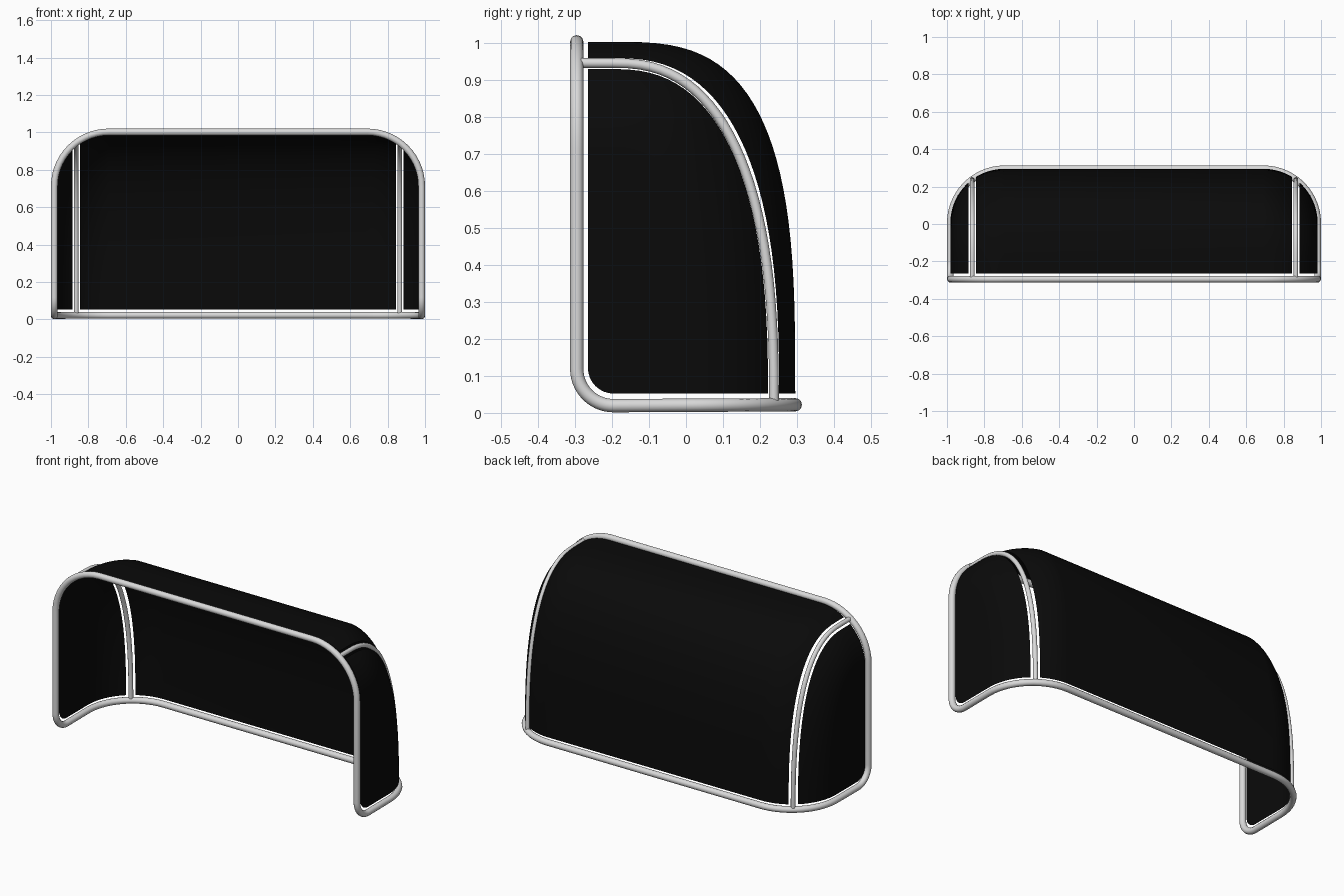
import bpy, bmesh
from math import sin, cos, asin, pi
from mathutils import Vector

cube = bpy.data.objects.get("Cube")
if cube:
    bpy.data.objects.remove(cube)

HALF_W, BACK, TOP = 0.982, 0.295, 1.002   # tube centre lines
BEND, FOOT_BEND = 0.29, 0.1               # corner radii
RIB_X, GAP = 0.865, 0.02
NET_FRONT, NET_LOW, FLAT_END = -0.265, 0.052, -0.2


def material(name, rgb, rough):
    m = bpy.data.materials.new(name)
    m.use_nodes = True
    m.diffuse_color = (*rgb, 1)
    bsdf = m.node_tree.nodes["Principled BSDF"]
    bsdf.inputs["Base Color"].default_value = (*rgb, 1)
    bsdf.inputs["Roughness"].default_value = rough
    return m


metal = material("light grey metal", (0.7, 0.7, 0.7), 0.5)
fabric = material("black net", (0.003, 0.003, 0.003), 0.8)


def finish(obj, mat):
    obj.data.materials.clear()
    obj.data.materials.append(mat)
    bpy.ops.object.select_all(action='DESELECT')
    obj.select_set(True)
    bpy.context.view_layer.objects.active = obj
    if obj.type == 'CURVE':
        bpy.ops.object.convert(target='MESH')
    bpy.ops.object.shade_smooth_by_angle(angle=pi / 4)


def tube(name, points, radius, closed=False):
    cu = bpy.data.curves.new(name, 'CURVE')
    cu.dimensions = '3D'
    cu.bevel_depth, cu.bevel_resolution = radius, 4
    cu.use_fill_caps = not closed
    sp = cu.splines.new('POLY')
    sp.points.add(len(points) - 1)
    for p, co in zip(sp.points, points):
        p.co = (*co, 1)
    sp.use_cyclic_u = closed
    obj = bpy.data.objects.new(name, cu)
    bpy.context.collection.objects.link(obj)
    finish(obj, metal)


def rounded(corners, steps=14):
    """Closed path through (point, radius) corners with right-angle fillets."""
    path = []
    for i, (p, r) in enumerate(corners):
        a = (corners[i - 1][0] - p).normalized()
        b = (corners[(i + 1) % len(corners)][0] - p).normalized()
        c = p + (a + b) * r
        for k in range(steps + 1):
            t = k / steps * pi / 2
            path.append(c - b * r * cos(t) - a * r * sin(t))
    return path


def arc_profile(x, low, front, n, steps=28):
    """Section of the hood at x: flat at the top, then curving down to the base."""
    s = min(1, max(0, (abs(x) - (HALF_W - BEND)) / BEND))
    drop = BEND * (1 - cos(asin(s)))
    depth, height = BACK - drop - FLAT_END, TOP - drop - low
    pts = [Vector((x, front, low + height))]
    for k in range(steps + 1):
        t = k / steps * pi / 2
        y = FLAT_END + depth * max(0, sin(t)) ** (2 / n)
        z = low + height * max(0, cos(t)) ** (2 / n)
        pts.append(Vector((x, y, z)))
    return pts


def net(name, xs, end_cap=False):
    bm = bmesh.new()
    rows = []
    for x in xs:
        # squarer in the middle, rounder towards the ribs
        blend = min(1, max(0, (abs(x) - 0.69) / (RIB_X - 0.69)))
        prof = arc_profile(x, NET_LOW, NET_FRONT, 3.1 - 0.6 * blend)
        rows.append([bm.verts.new(p) for p in prof])
    for a, b in zip(rows, rows[1:]):
        for i in range(len(a) - 1):
            bm.faces.new((a[i], a[i + 1], b[i + 1], b[i]))
    if end_cap:
        # flat end panel with a rounded lower front corner
        r = 0.07
        corner = []
        for k in range(9):
            t = k / 8 * pi / 2
            corner.append(bm.verts.new((xs[-1], NET_FRONT + r - r * sin(t),
                                        NET_LOW + r - r * cos(t))))
        bm.faces.new(rows[-1] + corner)
    bmesh.ops.recalc_face_normals(bm, faces=bm.faces)
    me = bpy.data.meshes.new(name)
    bm.to_mesh(me)
    bm.free()
    obj = bpy.data.objects.new(name, me)
    bpy.context.collection.objects.link(obj)
    finish(obj, fabric)


def bend_xs(x0, x1, steps):
    """x positions from x0 to x1 spaced evenly around the corner bend."""
    start = HALF_W - BEND
    a0, a1 = (asin(min(1, (x - start) / BEND)) for x in (x0, x1))
    return [start + BEND * sin(a0 + (a1 - a0) * k / steps) for k in range(steps + 1)]


# Main frame: one bent loop making the front arch, the feet and the base
right_half = [(Vector((HALF_W, -BACK, TOP)), BEND),
              (Vector((HALF_W, -BACK, 0.019)), FOOT_BEND),
              (Vector((HALF_W, BACK, 0.022)), BEND)]
left_half = [(Vector((-p.x, p.y, p.z)), r) for p, r in reversed(right_half)]
tube("main_frame", rounded(right_half + left_half), 0.018, closed=True)

# Middle net panel between the ribs
half = bend_xs(HALF_W - BEND, RIB_X - GAP, 8)
net("back_net", [-x for x in reversed(half)] + half)

# Ribs and end nets
for side, sign in (("left", 1), ("right", -1)):
    tube(side + "_rib", arc_profile(sign * RIB_X, 0.022, -BACK, 2.5), 0.013)
    net(side + "_end_net", [sign * x for x in bend_xs(RIB_X + GAP, HALF_W, 12)],
        end_cap=True)
